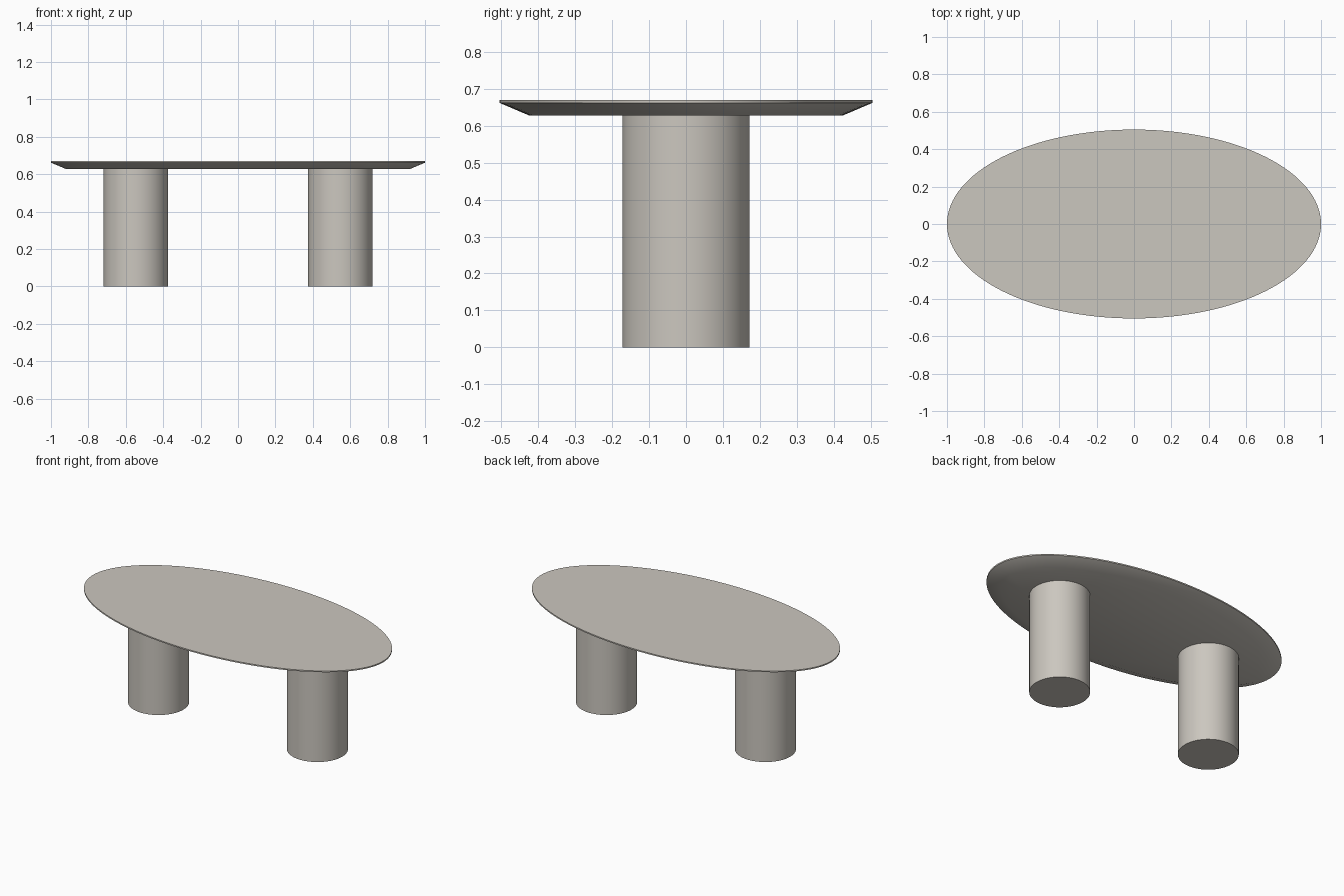
import bpy, bmesh, math

if "Cube" in bpy.data.objects:
    bpy.data.objects.remove(bpy.data.objects["Cube"])

mat = bpy.data.materials.new("warm stone")
mat.diffuse_color = (0.60, 0.57, 0.52, 1)
mat.use_nodes = True
mat.node_tree.nodes["Principled BSDF"].inputs["Base Color"].default_value = mat.diffuse_color

A, B, N = 1.0, 0.505, 128      # tabletop half-length, half-width, segments


def oval(inset):
    """Ellipse points moved inward along the normal by inset."""
    pts = []
    for i in range(N):
        t = 2 * math.pi * i / N
        c, s = math.cos(t), math.sin(t)
        length = math.hypot(B * c, A * s)
        pts.append((A * c - inset * B * c / length, B * s - inset * A * s / length))
    return pts


def finish(obj):
    obj.data.materials.append(mat)
    bpy.ops.object.select_all(action='DESELECT')
    obj.select_set(True)
    bpy.context.view_layer.objects.active = obj
    bpy.ops.object.shade_smooth_by_angle(angle=math.radians(30))


# Oval tabletop: flat underside, undercut slope, thin vertical rim, flat top
bm = bmesh.new()
rings = [[bm.verts.new((x, y, z)) for x, y in oval(inset)]
         for inset, z in ((0.08, 0.628), (0.0, 0.662), (0.0, 0.67))]
for lo, hi in zip(rings, rings[1:]):
    for i in range(N):
        j = (i + 1) % N
        bm.faces.new((lo[i], lo[j], hi[j], hi[i]))
bm.faces.new(rings[0][::-1])
bm.faces.new(rings[-1])
mesh = bpy.data.meshes.new("tabletop")
bm.to_mesh(mesh)
bm.free()
top = bpy.data.objects.new("tabletop", mesh)
bpy.context.collection.objects.link(top)
finish(top)

# Two cylindrical legs
for name, x in (("left_leg", -0.547), ("right_leg", 0.547)):
    bpy.ops.mesh.primitive_cylinder_add(vertices=64, radius=0.172, depth=0.628,
                                        location=(x, 0, 0.314))
    leg = bpy.context.object
    leg.name = name
    finish(leg)
